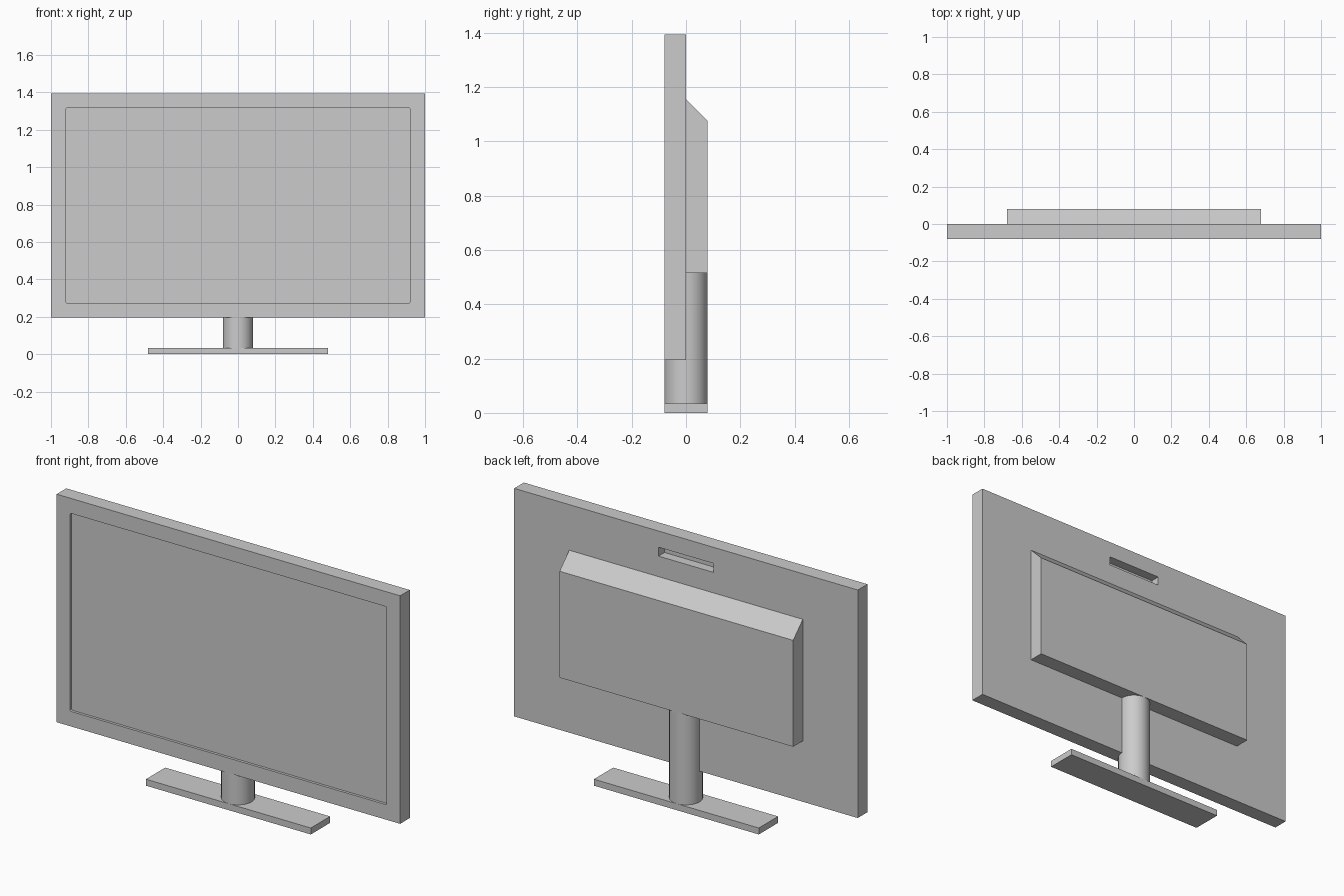
import bpy, bmesh
from math import cos, sin, pi

cube = bpy.data.objects.get("Cube")
if cube:
    bpy.data.objects.remove(cube, do_unlink=True)

grey = bpy.data.materials.new("plain_grey")
grey.use_nodes = True
GREY = (0.6, 0.6, 0.6, 1)
grey.diffuse_color = GREY
grey.node_tree.nodes["Principled BSDF"].inputs["Base Color"].default_value = GREY


def finish(name, bm):
    bmesh.ops.recalc_face_normals(bm, faces=bm.faces)
    mesh = bpy.data.meshes.new(name)
    bm.to_mesh(mesh)
    bm.free()
    mesh.materials.append(grey)
    ob = bpy.data.objects.new(name, mesh)
    bpy.context.collection.objects.link(ob)
    return ob


def prism(name, points, axis, lo, hi, round_corners=0):
    """Extrude a closed 2D outline along an axis from lo to hi."""
    place = {"x": lambda a, b, d: (d, a, b),
             "y": lambda a, b, d: (a, d, b),
             "z": lambda a, b, d: (a, b, d)}[axis]
    bm = bmesh.new()
    ends = [[bm.verts.new(place(a, b, d)) for a, b in points] for d in (lo, hi)]
    for end in ends:
        bm.faces.new(end)
    n = len(points)
    sides = []
    for i in range(n):
        j = (i + 1) % n
        bm.faces.new((ends[0][i], ends[0][j], ends[1][j], ends[1][i]))
        sides.append(bm.edges.get((ends[0][i], ends[1][i])))
    if round_corners:
        bmesh.ops.bevel(bm, geom=sides, offset=round_corners, segments=3,
                        profile=0.5, affect="EDGES")
    return finish(name, bm)


def rect(half, lo, hi):
    return [(-half, lo), (half, lo), (half, hi), (-half, hi)]


def activate(ob):
    bpy.ops.object.select_all(action="DESELECT")
    ob.select_set(True)
    bpy.context.view_layer.objects.active = ob


def carve(ob, cutter):
    mod = ob.modifiers.new("carve", "BOOLEAN")
    mod.operation = "DIFFERENCE"
    mod.solver = "EXACT"
    mod.object = cutter
    activate(ob)
    bpy.ops.object.modifier_apply(modifier=mod.name)
    bpy.data.objects.remove(cutter, do_unlink=True)


def arc(radius, start, end, steps):
    return [(radius * cos(start + (end - start) * i / steps),
             radius * sin(start + (end - start) * i / steps)) for i in range(steps + 1)]


# Display panel with recessed screen and rear grip slot
panel = prism("display_panel", rect(1, 0.195, 1.395), "y", -0.08, 0)
carve(panel, prism("screen_cutter", rect(0.922, 0.274, 1.316), "y", -0.2, -0.066, 0.008))
carve(panel, prism("grip_cutter", rect(0.16, 1.263, 1.31), "y", -0.05, 0.1))

# Rear housing with sloped top
prism("rear_housing", [(0, 0.515), (0.08, 0.515), (0.08, 1.075), (0, 1.155)],
      "x", -0.68, 0.68)

# Stand column: full round below the panel, half round behind it
R = 0.08
lower = prism("column_lower", arc(R, 0, 2 * pi, 32)[:-1], "z", 0.034, 0.195)
upper = prism("column_upper", arc(R, 0, pi, 16), "z", 0.195, 0.515)
for part in (lower, upper):
    activate(part)
    bpy.ops.object.shade_smooth_by_angle()

# Base bar
prism("base_bar", rect(0.48, -0.08, 0.08), "z", 0, 0.034)
